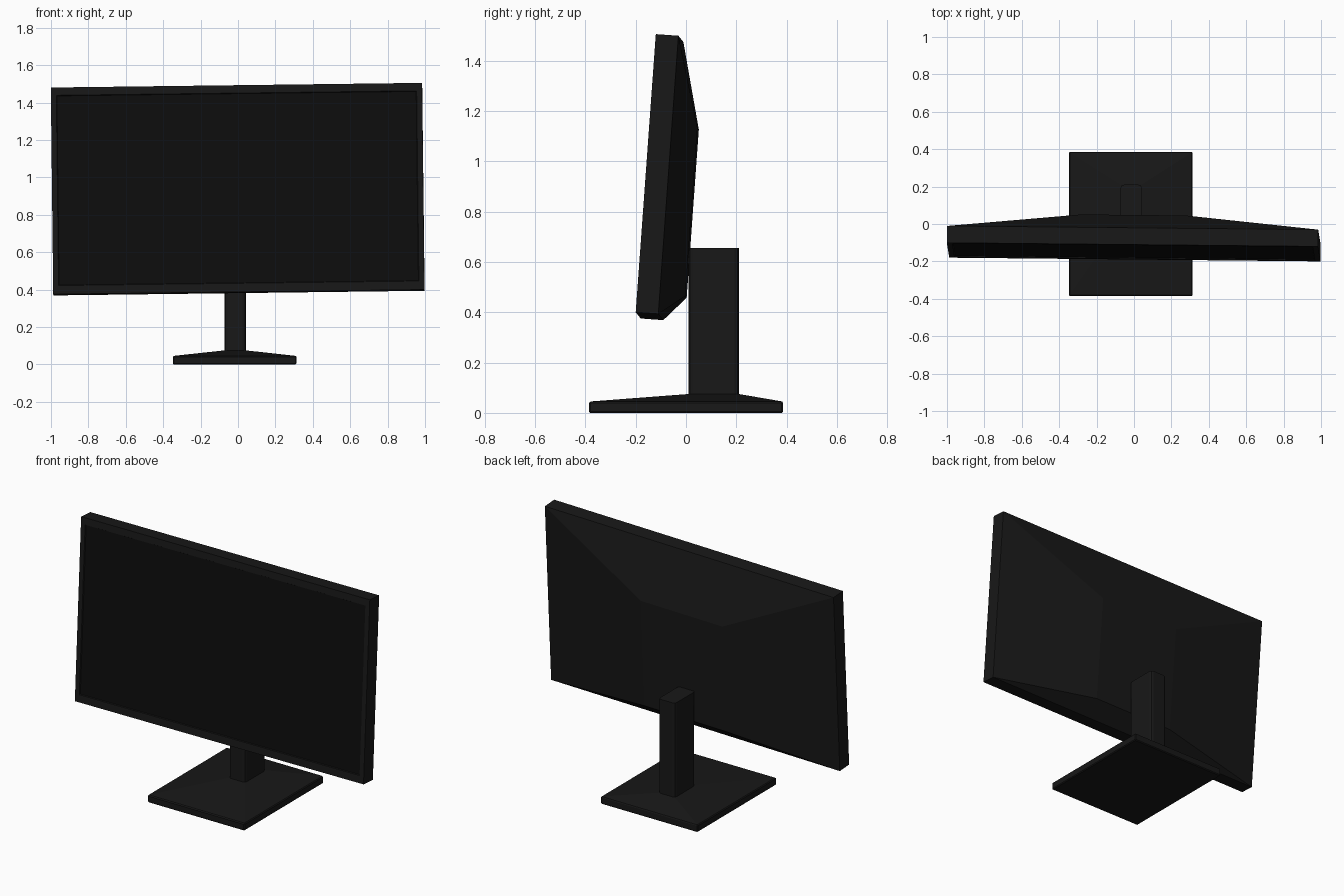
import bpy, bmesh
from mathutils import Matrix, Vector

if "Cube" in bpy.data.objects:
    bpy.data.objects.remove(bpy.data.objects["Cube"])


def material(name, v):
    m = bpy.data.materials.new(name)
    m.diffuse_color = (v, v, v, 1)
    m.use_nodes = True
    m.node_tree.nodes["Principled BSDF"].inputs["Base Color"].default_value = m.diffuse_color
    return m


casing = material("black_plastic", 0.009)
glass = material("dark_screen", 0.004)


def make_object(name, bm, mats):
    bmesh.ops.recalc_face_normals(bm, faces=bm.faces)
    me = bpy.data.meshes.new(name)
    bm.to_mesh(me)
    bm.free()
    ob = bpy.data.objects.new(name, me)
    bpy.context.collection.objects.link(ob)
    for m in mats:
        me.materials.append(m)
    return ob


def loft(bm, rings):
    """Skin a list of 4-point rings and cap both ends; returns the first cap."""
    loops = [[bm.verts.new(p) for p in r] for r in rings]
    for a, b in zip(loops, loops[1:]):
        for i in range(4):
            j = (i + 1) % 4
            bm.faces.new((a[i], a[j], b[j], b[i]))
    bm.faces.new(loops[-1])
    return bm.faces.new(loops[0])


def upright(d, hx, z0, z1):
    return [(-hx, d, z0), (hx, d, z0), (hx, d, z1), (-hx, d, z1)]


def flat(z, x0, x1, y0, y1):
    return [(x0, y0, z), (x1, y0, z), (x1, y1, z), (x0, y1, z)]


def bevel(ob, width, segments):
    b = ob.modifiers.new("bevel", "BEVEL")
    b.width = width
    b.segments = segments
    b.limit_method = "ANGLE"


# Display: recessed screen, bezel, thin sides and tapered back
W, H = 0.9925, 0.554
bm = bmesh.new()
screen = loft(bm, [
    upright(0.006, W - 0.032, -H + 0.049, H - 0.045),
    upright(0.0, W - 0.029, -H + 0.046, H - 0.042),
    upright(0.0, W, -H, H),
    upright(0.09, W, -H, H),
    upright(0.184, 0.28, -0.467, 0.203),
])
screen.material_index = 1
display = make_object("display", bm, (casing, glass))

# Slight backward tilt, roll and yaw of the display
display.matrix_world = (Matrix.Translation((-0.002, -0.15, 0.94))
                        @ Matrix.Rotation(-0.01, 4, "Z")
                        @ Matrix.Rotation(-0.0125, 4, "Y")
                        @ Matrix.Rotation(-0.072, 4, "X"))

# Base plate rising gently towards the neck
bm = bmesh.new()
loft(bm, [
    flat(0.0, -0.348, 0.313, -0.385, 0.385),
    flat(0.045, -0.348, 0.313, -0.385, 0.385),
    flat(0.075, -0.07, 0.04, 0.01, 0.21),
])
base = make_object("base", bm, (casing,))
bevel(base, 0.005, 1)

# Neck with chamfered upright edges
bm = bmesh.new()
loft(bm, [flat(0.06, -0.072, 0.042, 0.01, 0.21),
          flat(0.655, -0.072, 0.042, 0.01, 0.21)])
corners = [e for e in bm.edges if abs(e.verts[0].co.z - e.verts[1].co.z) > 0.1]
bmesh.ops.bevel(bm, geom=corners, offset=0.018, segments=2, profile=0.5,
                affect="EDGES")
neck = make_object("neck", bm, (casing,))
